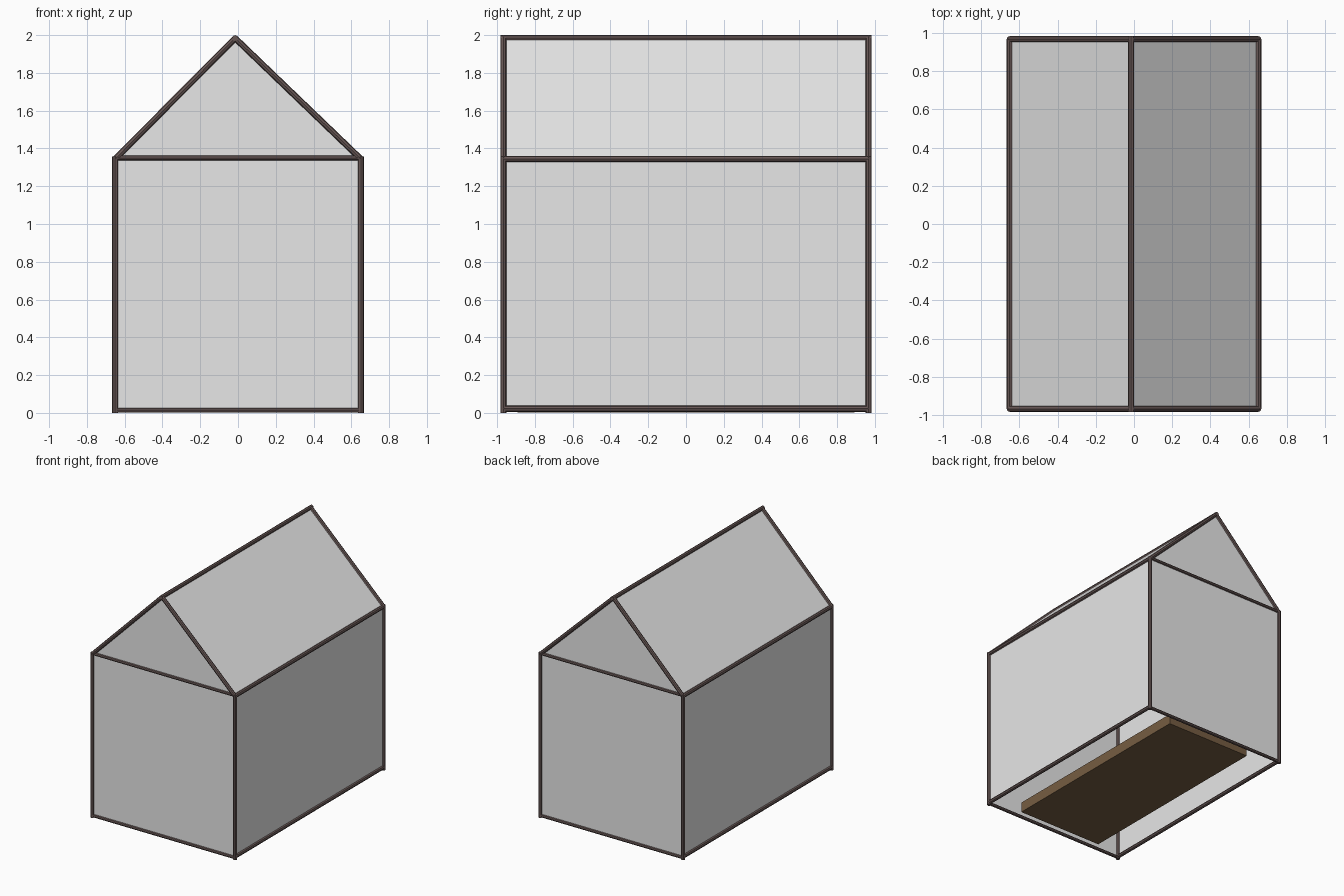
import bpy
from mathutils import Vector

if "Cube" in bpy.data.objects:
    bpy.data.objects.remove(bpy.data.objects["Cube"])


def material(name, rgb):
    m = bpy.data.materials.new(name)
    m.diffuse_color = (*rgb, 1)
    m.use_nodes = True
    m.node_tree.nodes["Principled BSDF"].inputs["Base Color"].default_value = m.diffuse_color
    return m


FRAME = material("dark_frame", (0.136, 0.095, 0.091))
PANEL = material("pale_panel", (0.8, 0.8, 0.8))
WOOD = material("brown_wood", (0.181, 0.109, 0.054))

X, Y = 0.65, 0.967            # centre lines of the posts
EAVE, RIDGE, RX = 1.345, 1.984, -0.015
R = 0.016                     # beam radius


def beam(name, a, b, r=R):
    """Eight-sided rod between two points."""
    a, b = Vector(a), Vector(b)
    d = b - a
    bpy.ops.mesh.primitive_cylinder_add(vertices=8, radius=r, depth=d.length,
                                        location=(a + b) / 2)
    o = bpy.context.object
    o.name = name
    o.rotation_euler = d.to_track_quat('Z', 'Y').to_euler()
    o.data.materials.append(FRAME)


def panel(name, pts):
    """Flat sheet with the given outline."""
    me = bpy.data.meshes.new(name)
    me.from_pydata(pts, [], [range(len(pts))])
    me.materials.append(PANEL)
    o = bpy.data.objects.new(name, me)
    bpy.context.collection.objects.link(o)


# Gable ends: posts, rafters, cross beams and wall sheets
for end, s in (("front", -1), ("back", 1)):
    y = s * Y
    for side, x in (("left", -X), ("right", X)):
        beam(f"{end}_{side}_post", (x, y, 0), (x, y, EAVE + 0.012))
        beam(f"{end}_{side}_rafter", (x, y, EAVE), (RX, y, RIDGE))
    beam(f"{end}_sill", (-X, y, 0.014), (X, y, 0.014), 0.013)
    beam(f"{end}_cross_beam", (-X, y, 1.35), (X, y, 1.35), 0.013)
    wall = [(-X, y, 0.014), (X, y, 0.014), (X, y, EAVE), (RX, y, RIDGE), (-X, y, EAVE)]
    panel(f"{end}_wall", wall if s < 0 else wall[::-1])

# Long sides: sill, eave beam, wall sheet and roof sheet
for side, s in (("left", -1), ("right", 1)):
    x = s * X
    beam(f"{side}_sill", (x, -Y, 0.022), (x, Y, 0.022))
    beam(f"{side}_eave_beam", (x, -Y, EAVE), (x, Y, EAVE))
    wall = [(x, -Y, 0.022), (x, Y, 0.022), (x, Y, EAVE), (x, -Y, EAVE)]
    roof = [(x, -Y, EAVE), (x, Y, EAVE), (RX, Y, RIDGE), (RX, -Y, RIDGE)]
    panel(f"{side}_wall", wall if s > 0 else wall[::-1])
    panel(f"{side}_roof", roof if s > 0 else roof[::-1])

beam("ridge_beam", (RX, -Y - R, RIDGE), (RX, Y + R, RIDGE))

# Low wooden bed on the floor inside
bpy.ops.mesh.primitive_cube_add(size=1, location=(0, 0, 0.043))
bed = bpy.context.object
bed.name = "floor_bed"
bed.scale = (0.776, 1.785, 0.084)
bed.data.materials.append(WOOD)
